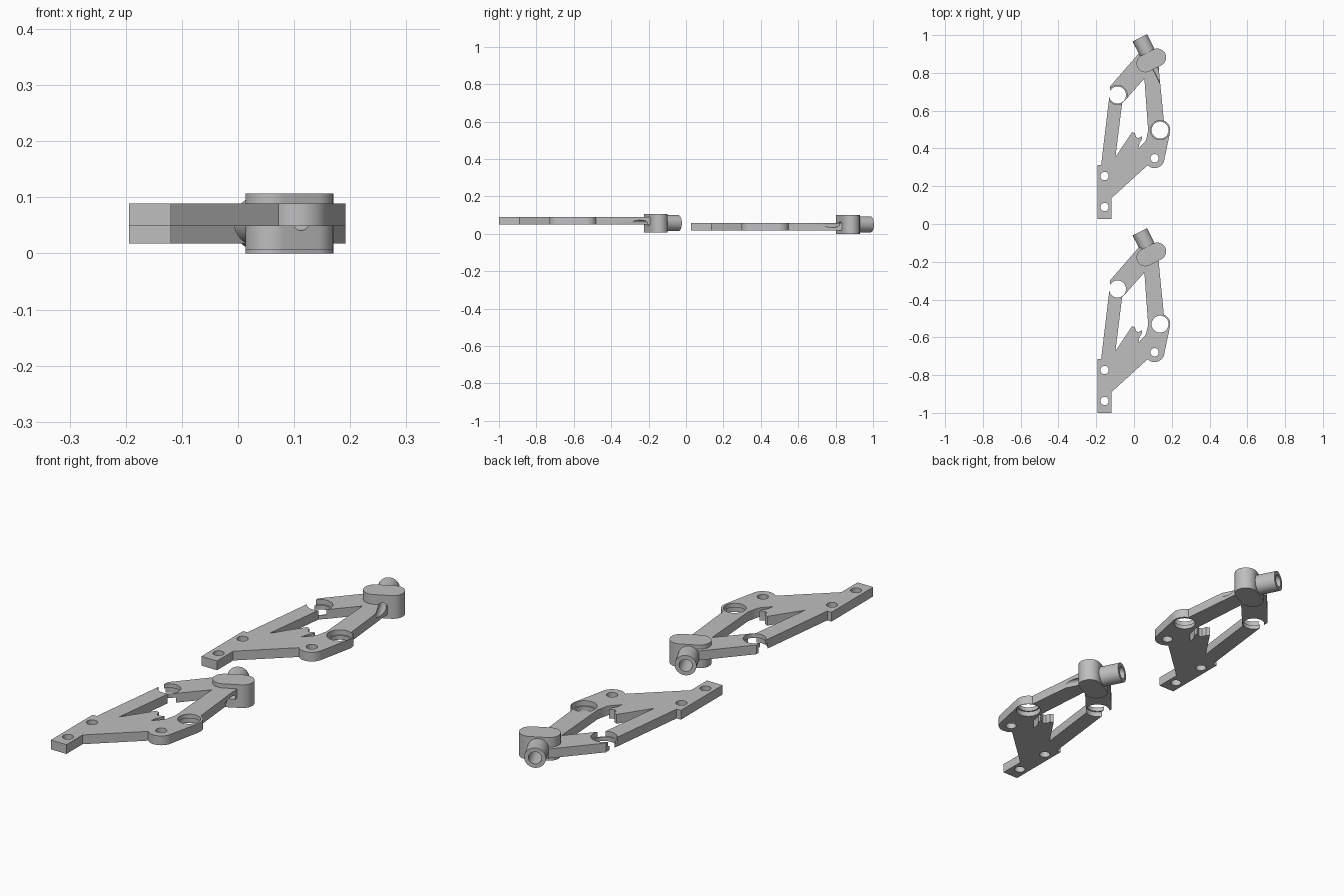
import bpy, bmesh, math
from mathutils import Vector, Matrix

if "Cube" in bpy.data.objects:
    bpy.data.objects.remove(bpy.data.objects["Cube"])

grey = bpy.data.materials.new("plain grey")
grey.diffuse_color = (0.52, 0.52, 0.53, 1)
grey.use_nodes = True
grey.node_tree.nodes["Principled BSDF"].inputs["Base Color"].default_value = grey.diffuse_color

PLATE_Z = (0.018, 0.058)
HUB_Z = (0.0, 0.1)
HUB_A, HUB_B, HUB_R = Vector((0.057, 0.85)), Vector((0.12, 0.882)), 0.047
MID = (HUB_A + HUB_B) / 2
TUBE_DIR = Vector((-0.452, 0.892))
BIG_HOLES = [(0.135, 0.497), (-0.09, 0.683)]
SMALL_HOLES = [(-0.159, 0.09), (-0.159, 0.254), (0.106, 0.348)]


def arc(c, r, a0, a1, n=12):
    return [(c[0] + r * math.cos(math.radians(a0 + (a1 - a0) * i / n)),
             c[1] + r * math.sin(math.radians(a0 + (a1 - a0) * i / n))) for i in range(n + 1)]


def add_object(name, bm):
    bmesh.ops.recalc_face_normals(bm, faces=bm.faces)
    me = bpy.data.meshes.new(name)
    bm.to_mesh(me)
    bm.free()
    me.materials.append(grey)
    ob = bpy.data.objects.new(name, me)
    bpy.context.collection.objects.link(ob)
    return ob


def prism(name, pts, z0, z1):
    bm = bmesh.new()
    face = bm.faces.new([bm.verts.new((x, y, z0)) for x, y in pts])
    ext = bmesh.ops.extrude_face_region(bm, geom=[face])
    verts = [v for v in ext["geom"] if isinstance(v, bmesh.types.BMVert)]
    bmesh.ops.translate(bm, verts=verts, vec=(0, 0, z1 - z0))
    return add_object(name, bm)


def disc(name, c, r, z0, z1):
    return prism(name, arc(c, r, 0, 360, 40)[:-1], z0, z1)


def rod(name, r, t0, t1):
    """Horizontal cylinder along the tube axis, measured from the hub middle."""
    bm = bmesh.new()
    bmesh.ops.create_cone(bm, cap_ends=True, segments=40, radius1=r, radius2=r, depth=t1 - t0)
    d = Vector((*TUBE_DIR, 0))
    c = Vector((*MID, 0.05)) + d * (t0 + t1) / 2
    bm.transform(Matrix.Translation(c) @ d.to_track_quat('Z', 'Y').to_matrix().to_4x4())
    return add_object(name, bm)


# bracket plate outline
outline = [(-0.197, 0.027), (-0.122, 0.027), (-0.122, 0.137)]
outline += arc(SMALL_HOLES[2], 0.052, -135, -10)
outline += arc(BIG_HOLES[0], 0.054, -10, 68)
outline += [(0.132, 0.78), (0.125, 0.87), (0.022, 0.903), (-0.13, 0.728),
            (-0.13, 0.705), (-0.177, 0.312), (-0.197, 0.312)]
plate = prism("bracket_plate", outline, *PLATE_Z)

# open window between the arms, with the latch notch on its lower edge
window = [(-0.101, 0.355), (-0.013, 0.487), (0.002, 0.48), (0.008, 0.46), (0.02, 0.455),
          (0.04, 0.464), (0.04, 0.45), (0.027, 0.43), (0.02, 0.398), (0.06, 0.442),
          (0.072, 0.495), (0.052, 0.77), (-0.05, 0.655), (-0.066, 0.64)]
cutters = [prism("window_cutter", window, -0.1, 0.2)]

# pin holes and counterbored spring holes
cutters += [disc("pin_hole_cutter", c, 0.022, -0.1, 0.2) for c in SMALL_HOLES]
for c in BIG_HOLES:
    cutters.append(disc("spring_hole_cutter", c, 0.045, -0.1, 0.2))
    cutters.append(disc("counterbore_cutter", c, 0.051, 0.036, 0.2))

# hub with rounded ends, and the angled tube
tilt = math.degrees(math.atan2(HUB_B.y - HUB_A.y, HUB_B.x - HUB_A.x))
hub = prism("hub", arc(HUB_B, HUB_R, tilt - 90, tilt + 90, 20)
            + arc(HUB_A, HUB_R, tilt + 90, tilt + 270, 20), *HUB_Z)
tube = rod("tube", 0.043, 0.0, 0.134)
bore = rod("tube_bore_cutter", 0.026, 0.02, 0.2)
channel = rod("channel_cutter", 0.016, -0.19, 0.03)


def cut(ob, tools):
    for t in tools:
        m = ob.modifiers.new("cut", 'BOOLEAN')
        m.operation, m.solver, m.object = 'DIFFERENCE', 'EXACT', t


cut(plate, cutters + [channel, bore])
cut(hub, [bore, channel])
cut(tube, [bore, channel])
bpy.context.view_layer.update()
deps = bpy.context.evaluated_depsgraph_get()

# bake the cuts, then make the flipped front bracket and the rear bracket
parts = [plate, hub, tube]
baked = [(p.name, bpy.data.meshes.new_from_object(p.evaluated_get(deps))) for p in parts]
for ob in parts + cutters + [bore, channel]:
    bpy.data.objects.remove(ob)

for side in ("rear", "front"):
    for name, src in baked:
        me = src.copy()
        if side == "front":
            me.transform(Matrix.Translation((0.003, -1.027, 0.107)) @ Matrix.Diagonal((1, 1, -1, 1)))
            me.flip_normals()
        else:
            me.transform(Matrix.Translation((0.003, 0, 0)))
        me.materials.clear()
        me.materials.append(grey)
        ob = bpy.data.objects.new(side + "_" + name, me)
        bpy.context.collection.objects.link(ob)
        bpy.ops.object.select_all(action='DESELECT')
        ob.select_set(True)
        bpy.context.view_layer.objects.active = ob
        bpy.ops.object.shade_smooth_by_angle(angle=math.radians(30))
